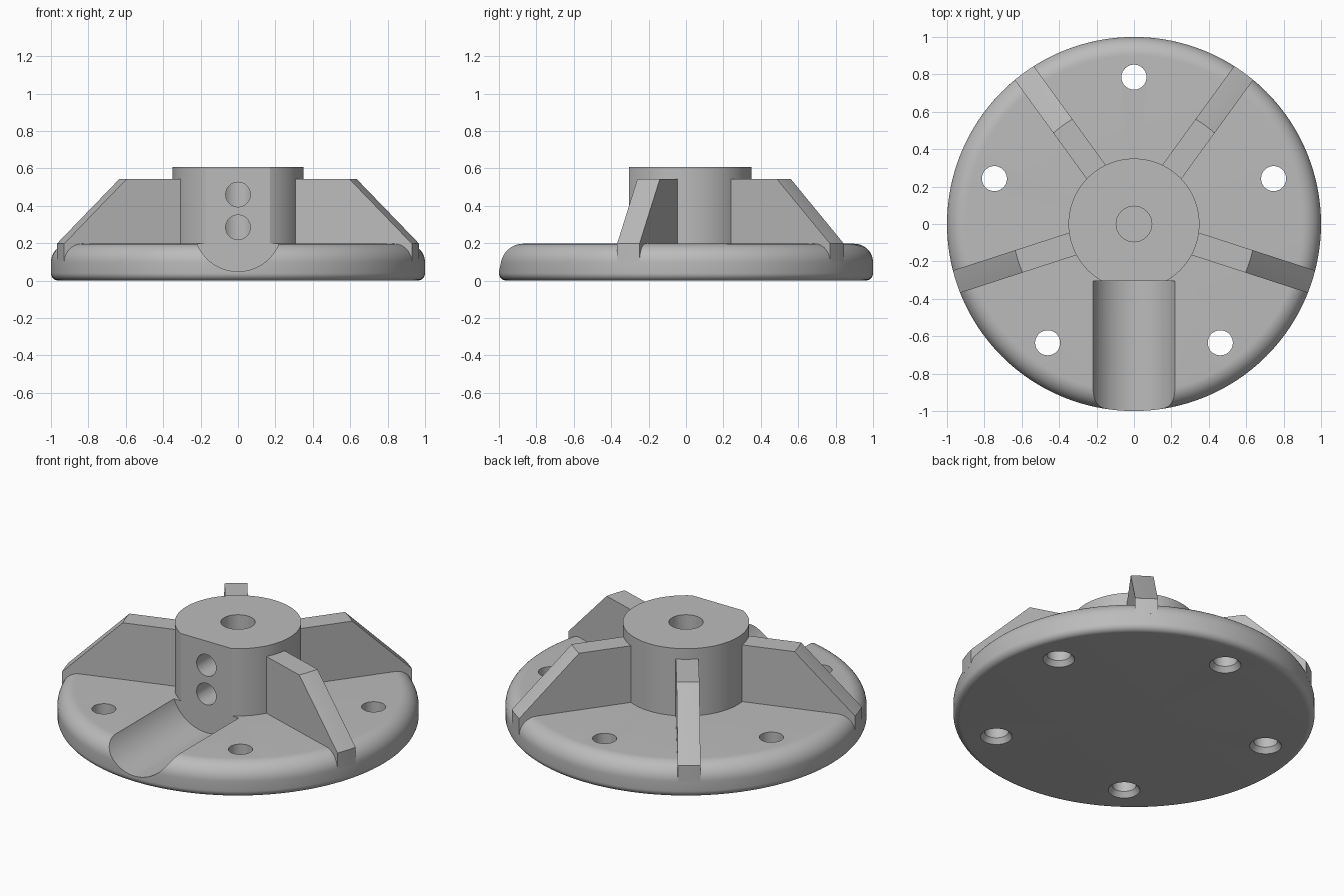
import bpy, bmesh
from math import radians, sin, cos, pi, tau
from mathutils import Matrix, Vector

if "Cube" in bpy.data.objects:
    bpy.data.objects.remove(bpy.data.objects["Cube"])

metal = bpy.data.materials.new("plain grey")
metal.use_nodes = True
GREY = (0.5, 0.5, 0.5, 1)
metal.diffuse_color = GREY
metal.node_tree.nodes["Principled BSDF"].inputs["Base Color"].default_value = GREY


def finish(name, bm):
    bmesh.ops.recalc_face_normals(bm, faces=bm.faces)
    mesh = bpy.data.meshes.new(name)
    bm.to_mesh(mesh)
    bm.free()
    mesh.materials.append(metal)
    obj = bpy.data.objects.new(name, mesh)
    bpy.context.collection.objects.link(obj)
    return obj


def lathe(name, profile, steps=128, matrix=Matrix()):
    """Solid of revolution; the profile starts and ends on the axis."""
    bm = bmesh.new()
    verts = [bm.verts.new((r, 0, z)) for r, z in profile]
    edges = [bm.edges.new(pair) for pair in zip(verts, verts[1:])]
    bmesh.ops.spin(bm, geom=verts + edges, cent=(0, 0, 0), axis=(0, 0, 1),
                   angle=tau, steps=steps, use_merge=True)
    bmesh.ops.remove_doubles(bm, verts=bm.verts, dist=1e-5)
    bm.transform(matrix)
    return finish(name, bm)


def rod(name, radius, start, end, steps=48):
    """Cylinder between two points."""
    start, end = Vector(start), Vector(end)
    axis = end - start
    turn = axis.to_track_quat('Z', 'Y').to_matrix().to_4x4()
    return lathe(name, [(0, 0), (radius, 0), (radius, axis.length), (0, axis.length)],
                 steps, Matrix.Translation(start) @ turn)


def box(name, low, high, angle=0):
    low, high = Vector(low), Vector(high)
    bm = bmesh.new()
    bmesh.ops.create_cube(bm, size=1)
    bm.transform(Matrix.Rotation(angle, 4, 'Z') @ Matrix.Translation((low + high) / 2)
                 @ Matrix.Diagonal((*(high - low), 1)))
    return finish(name, bm)


def carve(obj, tools, operation='DIFFERENCE'):
    """Apply booleans and remove the tools."""
    bpy.context.view_layer.objects.active = obj
    for tool in tools:
        tool.hide_render = True
        mod = obj.modifiers.new("carve", 'BOOLEAN')
        mod.operation, mod.object, mod.solver = operation, tool, 'EXACT'
        bpy.ops.object.modifier_apply(modifier=mod.name)
        bpy.data.objects.remove(tool)


def smooth(obj):
    bpy.ops.object.select_all(action='DESELECT')
    obj.select_set(True)
    bpy.context.view_layer.objects.active = obj
    bpy.ops.object.shade_smooth_by_angle(angle=radians(25))


def arc(r, z, radius, a0, a1, n=8):
    angles = [radians(a0 + (a1 - a0) * i / n) for i in range(n + 1)]
    return [(r + radius * cos(a), z + radius * sin(a)) for a in angles]


PLATE_TOP, HUB_TOP, RIB_TOP, FLAT_Y = 0.197, 0.608, 0.543, -0.305
SCREW_Z = (0.285, 0.46)

# Round plate with a large upper fillet and a small lower one
plate = lathe("base_plate", [(0, 0)] + arc(0.96, 0.04, 0.04, -90, 0)
              + arc(0.9, PLATE_TOP - 0.1, 0.1, 0, 90, 12) + [(0, PLATE_TOP)])

# Shaft groove, blind bore and countersunk bolt holes
cuts = [rod("groove_cutter", 0.236, (0, FLAT_Y, SCREW_Z[0]), (0, -1.2, SCREW_Z[0]), 96),
        rod("bore_cutter", 0.095, (0, 0, 0.1), (0, 0, 1))]
for i in range(5):
    a = pi / 2 + i * tau / 5
    place = Matrix.Translation((0.785 * cos(a), 0.785 * sin(a), 0))
    cuts.append(lathe("bolt_cutter", [(0, -0.03), (0.088, -0.03), (0.088, 0), (0.067, 0.03),
                                      (0.067, 0.3), (0, 0.3)], 40, place))
carve(plate, cuts)
smooth(plate)

# Hub with a flat front, centre bore and two set screw holes
hub = rod("hub", 0.35, (0, 0, PLATE_TOP), (0, 0, HUB_TOP), 96)
carve(hub, [box("flat_cutter", (-1, -1, 0), (1, FLAT_Y, 1)),
            rod("bore_cutter", 0.095, (0, 0, 0.1), (0, 0, 1))]
      + [rod("screw_cutter", 0.066, (0, -1, z), (0, 0, z), 40) for z in SCREW_Z])
smooth(hub)

# Four sloping ribs, sliced from one turned body
for name, angle in (("rib_back_left", 54), ("rib_back_right", 126),
                    ("rib_front_right", 198), ("rib_front_left", 342)):
    rib = lathe(name, [(0, 0.1), (1, 0.1), (1, PLATE_TOP), (0.65, RIB_TOP), (0, RIB_TOP)])
    carve(rib, [box("rib_slice", (0.31, -0.063, 0), (1.2, 0.063, 1), radians(angle))],
          'INTERSECT')
    smooth(rib)
